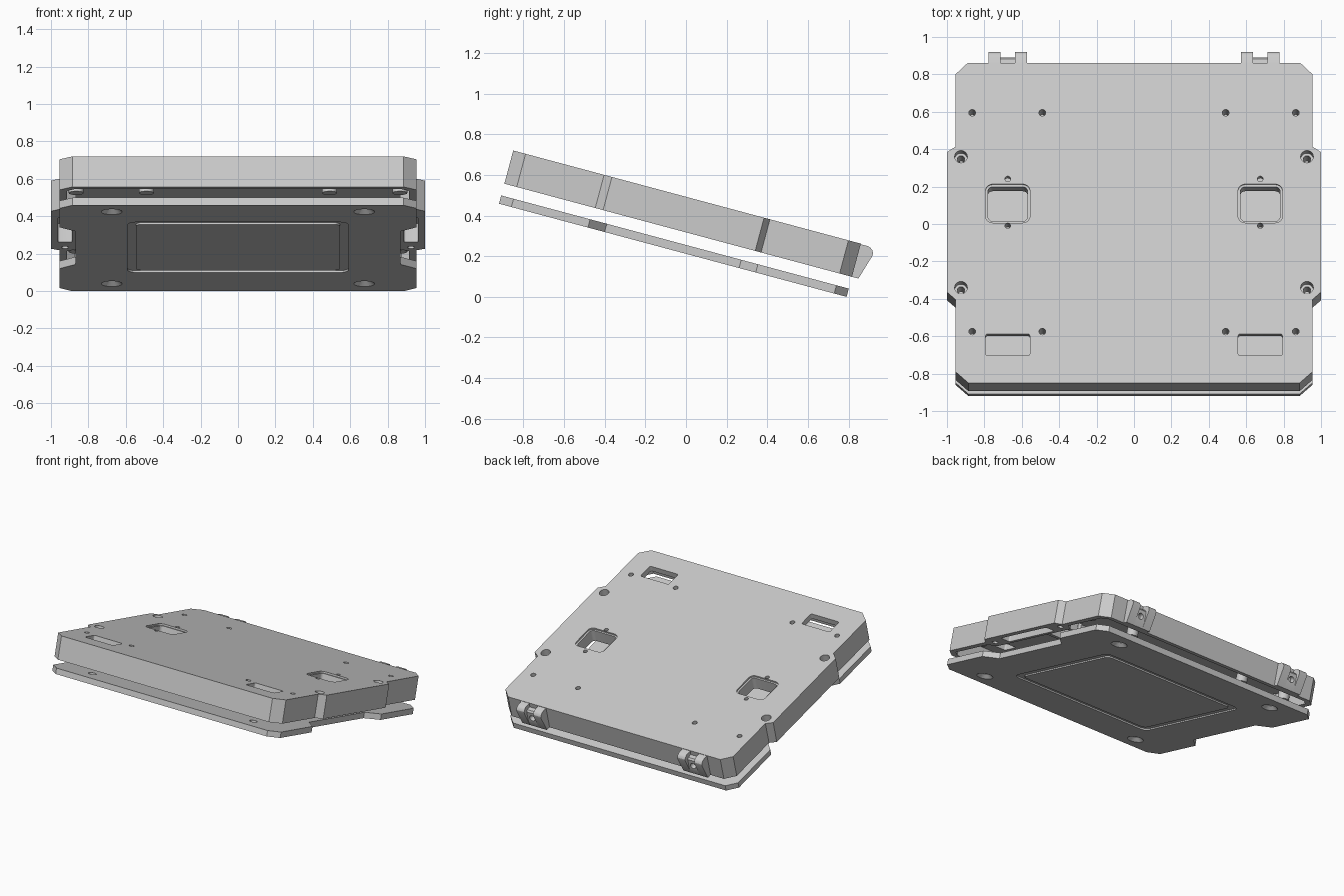
import bpy, bmesh
from math import sin, cos, pi, radians
from mathutils import Matrix

if "Cube" in bpy.data.objects:
    bpy.data.objects.remove(bpy.data.objects["Cube"])

# Everything is modelled flat (x, u = length, n = height), then tilted 15 degrees
TILT = Matrix.Rotation(radians(-15), 4, 'X')


def make(name, bm):
    bmesh.ops.recalc_face_normals(bm, faces=bm.faces[:])
    me = bpy.data.meshes.new(name)
    bm.to_mesh(me)
    bm.free()
    ob = bpy.data.objects.new(name, me)
    bpy.context.collection.objects.link(ob)
    return ob


def prism(name, pts, n0, n1):
    bm = bmesh.new()
    face = bm.faces.new([bm.verts.new((x, u, n0)) for x, u in pts])
    ext = bmesh.ops.extrude_face_region(bm, geom=[face])['geom']
    bmesh.ops.translate(bm, vec=(0, 0, n1 - n0),
                        verts=[v for v in ext if isinstance(v, bmesh.types.BMVert)])
    return make(name, bm)


def round_rect(cx, cu, w, h, r, seg=5):
    pts = []
    for k, (sx, su) in enumerate([(1, 1), (-1, 1), (-1, -1), (1, -1)]):
        for i in range(seg + 1):
            a = pi / 2 * (k + i / seg)
            pts.append((cx + sx * (w / 2 - r) + r * cos(a), cu + su * (h / 2 - r) + r * sin(a)))
    return pts


def cone(name, x, u, n0, n1, r0, r1=None):
    bm = bmesh.new()
    bmesh.ops.create_cone(bm, cap_ends=True, segments=24, radius1=r0,
                          radius2=r0 if r1 is None else r1, depth=n1 - n0,
                          matrix=Matrix.Translation((x, u, (n0 + n1) / 2)))
    return make(name, bm)


def combine(ob, tools, op):
    for t in tools:
        m = ob.modifiers.new('bool', 'BOOLEAN')
        m.operation, m.solver, m.object = op, 'EXACT', t
    dg = bpy.context.evaluated_depsgraph_get()
    me = bpy.data.meshes.new_from_object(ob.evaluated_get(dg))
    ob.modifiers.clear()
    ob.data = me
    for t in tools:
        bpy.data.objects.remove(t)


def mirror_outline(right):
    return right + [(-x, u) for x, u in reversed(right)]


B, T = 0.308, 0.477          # tray underside and top
P0, P1 = 0.206, 0.248        # base plate underside and top

# Tray shell, open underneath
tray = prism('tray', mirror_outline([
    (.885, -1.008), (.955, -.945), (.955, -.545), (1, -.505), (1, .27),
    (.955, .30), (.955, .70), (.89, .763)]), B, T)
pocket = prism('pocket', mirror_outline([
    (.87, -.965), (.915, -.925), (.915, -.57), (.865, -.53), (.865, .28),
    (.915, .32), (.915, .68), (.875, .72)]), B - .05, .435)
combine(tray, [pocket], 'DIFFERENCE')

# Screw posts, window collars and hinge lugs joined to the tray
adds, cuts = [], []
screws = [(x, u) for x in (.865, .49) for u in (.488, -.723)]
for s in (1, -1):
    for x, u in screws:
        adds.append(cone('post', s * x, u, .35, .45, .04))
        cuts.append(cone('screw_hole', s * x, u, .37, .5, .018))
    adds.append(prism('collar', round_rect(s * .675, -.014, .28, .26, .05), .375, .45))
    cuts.append(prism('window', round_rect(s * .675, -.014, .212, .19, .025), .3, .5))
    cuts.append(prism('window_rim', round_rect(s * .675, -.014, .238, .214, .038), .465, .5))
    cuts.append(prism('slot', round_rect(s * .675, -.796, .236, .12, .012), .3, .5))
    for u in (.122, -.138):
        cuts.append(cone('window_screw', s * .675, u, .4, .5, .015))
    for u in (.245, -.48):
        cuts.append(cone('side_bore', s * .925, u, .2, .5, .02))
        cuts.append(cone('side_counterbore', s * .925, u, .42, .5, .034))
    cuts.append(prism('side_recess', round_rect(s * .925, -.117, .075, .5, .01), .25, .41))
combine(tray, adds, 'UNION')
combine(tray, cuts, 'DIFFERENCE')


def hinge_part(name, x0, x1, profile):
    bm = bmesh.new()
    face = bm.faces.new([bm.verts.new((x0, u, n)) for u, n in profile])
    ext = bmesh.ops.extrude_face_region(bm, geom=[face])['geom']
    bmesh.ops.translate(bm, vec=(x1 - x0, 0, 0),
                        verts=[v for v in ext if isinstance(v, bmesh.types.BMVert)])
    return make(name, bm)


# Hinge brackets on the back edge: two lugs and a drilled web between them
lug = [(.755, B), (.796, B), (.834, .435), (.833, .448), (.826, .46), (.815, .469), (.80, .474), (.755, .474)]
web = [(.755, B), (.796, B), (.806, .345), (.806, .43), (.795, .442), (.755, .442)]
parts = [tray]
for s, side in ((1, 'right'), (-1, 'left')):
    for i, (a, b) in enumerate([(.572, .637), (.713, .778)]):
        parts.append(hinge_part(f'hinge_lug_{side}_{i}', s * a, s * b, lug))
    w = hinge_part(f'hinge_web_{side}', s * .63, s * .72, web)
    drill = cone('drill', 0, 0, -.04, .04, .022)
    drill.data.transform(Matrix.Translation((s * .675, .81, .385)) @ Matrix.Rotation(pi / 2, 4, 'X'))
    combine(w, [drill], 'DIFFERENCE')
    parts.append(w)

# Base plate with notched sides
plate = prism('base_plate', mirror_outline([
    (.885, -1.008), (.955, -.945), (.955, -.555), (.87, -.47), (.87, .215),
    (.955, .30), (.955, .70), (.89, .763)]), P0, P1)
# Groove framing the underside panel
groove = prism('groove', round_rect(0, -.14, 1.18, 1.04, .05), P0 - .02, P0 + .01)
island = prism('island', round_rect(0, -.14, 1.09, .95, .035), P0 - .04, P0 + .03)
combine(groove, [island], 'DIFFERENCE')
cuts = [groove]
for x in (.675, -.675):
    for u in (-.873, .614):
        cuts.append(cone('bore', x, u, .15, .3, .028))
        cuts.append(cone('countersink', x, u, P0 - .004, P0 + .024, .061, .028))
combine(plate, cuts, 'DIFFERENCE')
parts.append(plate)

# Tilt into place and finish shading
bpy.ops.object.select_all(action='DESELECT')
for ob in parts:
    ob.data.transform(Matrix.Translation((0, 0, -.0015)) @ TILT)
    ob.select_set(True)
bpy.context.view_layer.objects.active = tray
bpy.ops.object.shade_smooth_by_angle(angle=radians(25))
